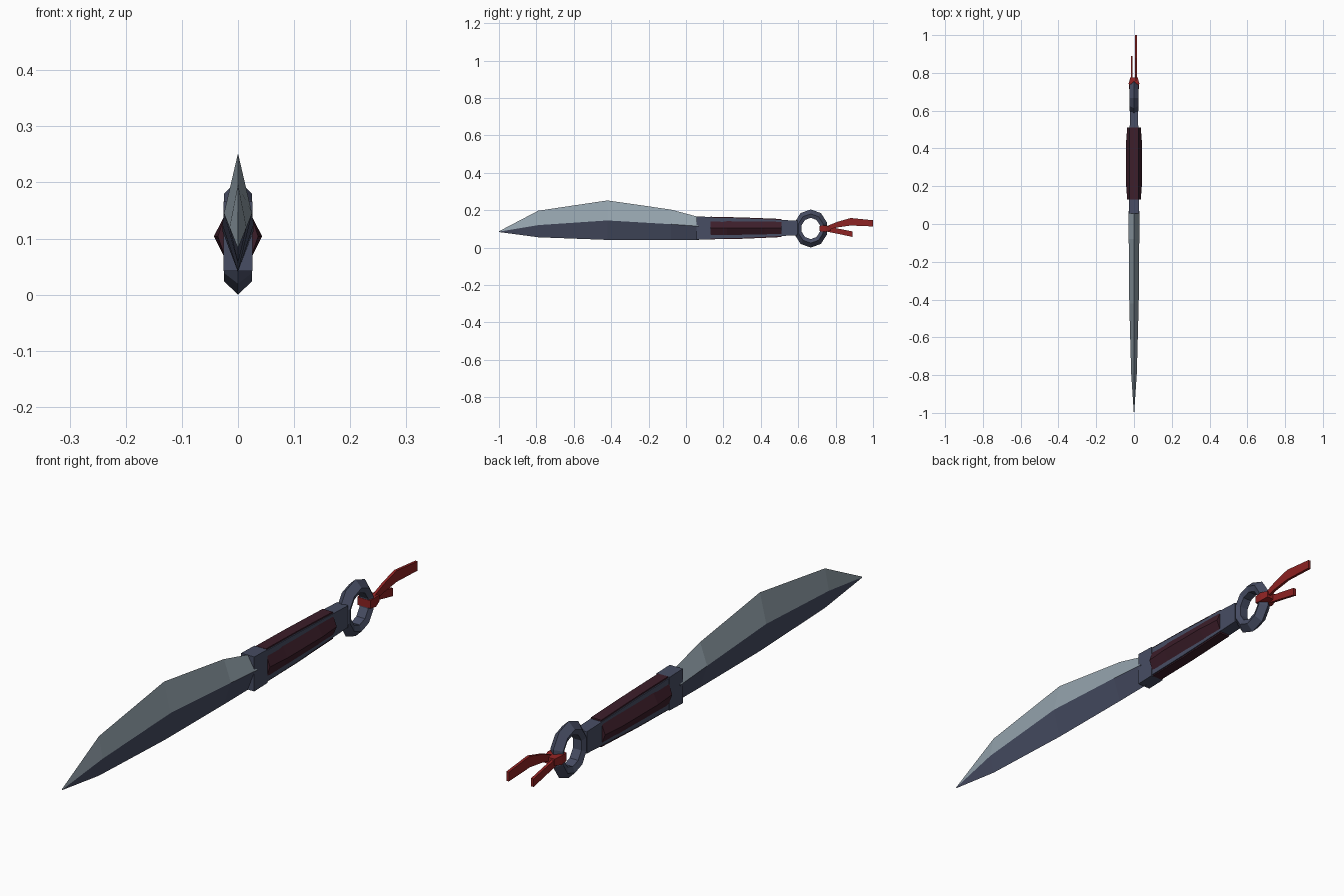
import bpy, bmesh
from math import sin, cos, pi

cube = bpy.data.objects.get("Cube")
if cube:
    bpy.data.objects.remove(cube, do_unlink=True)


def material(name, colour):
    m = bpy.data.materials.new(name)
    m.use_nodes = True
    m.diffuse_color = (*colour, 1)
    m.node_tree.nodes["Principled BSDF"].inputs["Base Color"].default_value = (*colour, 1)
    return m


pale_steel = material("pale steel", (0.30, 0.37, 0.42))
dark_steel = material("dark steel", (0.063, 0.074, 0.125))
maroon = material("maroon grip", (0.046, 0.013, 0.023))
red = material("red cloth", (0.27, 0.016, 0.016))


def loft(name, sections, *mats, closed=False):
    """Skin a row of equal-sized cross-sections, capping the ends unless closed."""
    bm = bmesh.new()
    rows = [[bm.verts.new(p) for p in s] for s in sections]
    n = len(rows[0])
    for a, b in zip(rows, rows[1:] + rows[:1] if closed else rows[1:]):
        for i in range(n):
            j = (i + 1) % n
            bm.faces.new((a[i], a[j], b[j], b[i]))
    if not closed:
        bm.faces.new(rows[0])
        bm.faces.new(rows[-1])
    bmesh.ops.remove_doubles(bm, verts=bm.verts, dist=1e-5)
    bmesh.ops.recalc_face_normals(bm, faces=bm.faces)
    mesh = bpy.data.meshes.new(name)
    bm.to_mesh(mesh)
    bm.free()
    for m in mats:
        mesh.materials.append(m)
    ob = bpy.data.objects.new(name, mesh)
    bpy.context.collection.objects.link(ob)
    return ob


def box_section(y, half, low, high):
    return [(-half, y, low), (half, y, low), (half, y, high), (-half, y, high)]


# Blade: kite section given as y, half width, spine, ridge and edge heights
stations = [(-1.0, 0.001, 0.087, 0.085, 0.083),
            (-0.79, 0.015, 0.197, 0.12, 0.055),
            (-0.42, 0.025, 0.252, 0.145, 0.041),
            (-0.08, 0.028, 0.203, 0.125, 0.04),
            (0.07, 0.028, 0.163, 0.114, 0.041)]
blade = loft("blade", [[(0, y, top), (w, y, mid), (0, y, low), (-w, y, mid)]
                       for y, w, top, mid, low in stations], pale_steel, dark_steel)
for f in blade.data.polygons:
    f.material_index = 0 if f.normal.z > 0 else 1

# Collar and tapering handle core
loft("collar", [box_section(0.055, 0.026, 0.042, 0.166),
                box_section(0.13, 0.026, 0.044, 0.164)], dark_steel)
loft("handle_core", [box_section(0.12, 0.024, 0.048, 0.160),
                     box_section(0.30, 0.024, 0.052, 0.156),
                     box_section(0.595, 0.022, 0.066, 0.144)], dark_steel)

# Ridged side grips
for side, label in ((1, "left"), (-1, "right")):
    loft(label + "_grip", [[(side * 0.02, y, low), (side * w, y, 0.104), (side * 0.02, y, high)]
                           for y, w, low, high in ((0.13, 0.036, 0.058, 0.151),
                                                   (0.22, 0.043, 0.060, 0.149),
                                                   (0.42, 0.043, 0.064, 0.145),
                                                   (0.51, 0.036, 0.066, 0.142))], maroon)

# Thin grip plates above and below
loft("top_grip", [box_section(y, 0.020, z - 0.008, z)
                  for y, z in ((0.13, 0.165), (0.30, 0.161), (0.51, 0.153))], maroon)
loft("bottom_grip", [box_section(y, 0.020, z, z + 0.008)
                     for y, z in ((0.13, 0.044), (0.30, 0.047), (0.51, 0.056))], maroon)

# Ten-sided pommel ring with a ridged rim
profile = [(0.102, 0), (0.078, 0.025), (0.057, 0.017), (0.057, -0.017), (0.078, -0.025)]
loft("pommel_ring", [[(x, 0.667 + 0.9 * r * sin(a), 0.102 + r * cos(a)) for r, x in profile]
                     for a in (2 * pi * i / 10 for i in range(10))], dark_steel, closed=True)

# Cloth knot wrapped round the ring, with two hanging tails
loft("cloth_knot", [box_section(0.715, 0.026, 0.088, 0.116),
                    box_section(0.745, 0.028, 0.084, 0.118),
                    box_section(0.775, 0.020, 0.090, 0.114)], red)
loft("long_tail", [box_section(y, 0.005, low, high)
                   for y, low, high in ((0.75, 0.094, 0.114), (0.81, 0.108, 0.138),
                                        (0.88, 0.118, 0.158), (1.0, 0.113, 0.146))],
     red).location.x = 0.010
loft("short_tail", [box_section(y, 0.005, low, high)
                    for y, low, high in ((0.75, 0.086, 0.112), (0.82, 0.072, 0.100),
                                         (0.89, 0.057, 0.086))],
     red).location.x = -0.012
